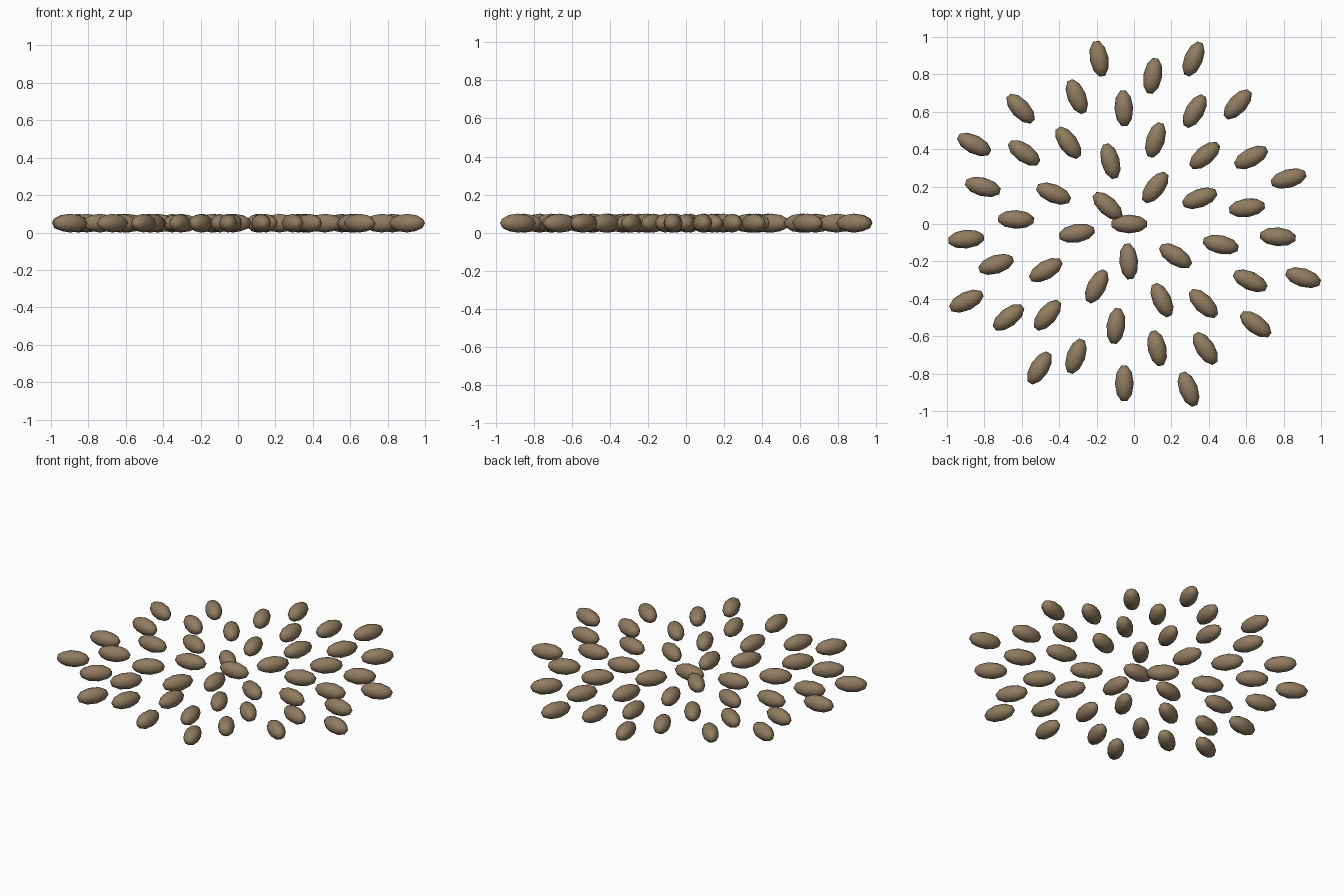
import bpy
import math

cube = bpy.data.objects.get("Cube")
if cube:
    bpy.data.objects.remove(cube, do_unlink=True)

GOLDEN_ANGLE = math.pi * (3 - math.sqrt(5))
SPACING = 0.142
CENTRE_X = -0.026
HALF_LENGTH, HALF_WIDTH = 0.1, 0.05

# Small sideways nudge of each seed, in hundredths
NUDGES = [0, -1, -2, -1, 0, -2, -1, 0, 0, -1, -1.5, 0,
          -2, -1, -2, 0, -3, -2, -3, 0, -3, -1.5, -1.5, 0,
          0.5, -3.5, -1, 0.5, -3, -2.5, -3, -2, -1, 0, -3, -1,
          -3, 0, 0, -3, 0, 0.5, -3.5, 0, -1, -1.5, 0, 0]

# Husk colour
brown = bpy.data.materials.new("seed_brown")
brown.use_nodes = True
colour = (0.28, 0.2, 0.118, 1)
brown.diffuse_color = colour
shader = next(n for n in brown.node_tree.nodes if n.type == 'BSDF_PRINCIPLED')
shader.inputs["Base Color"].default_value = colour
shader.inputs["Roughness"].default_value = 0.8


def place_seed(seed, index):
    """Set a seed on the sunflower spiral, pointing outward."""
    angle = index * GOLDEN_ANGLE
    radius = SPACING * math.sqrt(index)
    seed.name = f"seed_{index + 1}"
    seed.location = (CENTRE_X + radius * math.cos(angle) + NUDGES[index] / 100,
                     radius * math.sin(angle), HALF_WIDTH)
    seed.rotation_euler.z = angle % math.tau


# Middle seed: a stretched low-poly ball
bpy.ops.mesh.primitive_ico_sphere_add(subdivisions=2, radius=1)
first = bpy.context.object
first.scale = (HALF_LENGTH, HALF_WIDTH, HALF_WIDTH)
bpy.ops.object.transform_apply(location=False, rotation=False, scale=True)
bpy.ops.object.shade_smooth()
first.data.name = "seed_mesh"
first.data.materials.append(brown)
place_seed(first, 0)

# Remaining seeds share the same mesh
for i in range(1, len(NUDGES)):
    seed = first.copy()
    bpy.context.collection.objects.link(seed)
    place_seed(seed, i)
